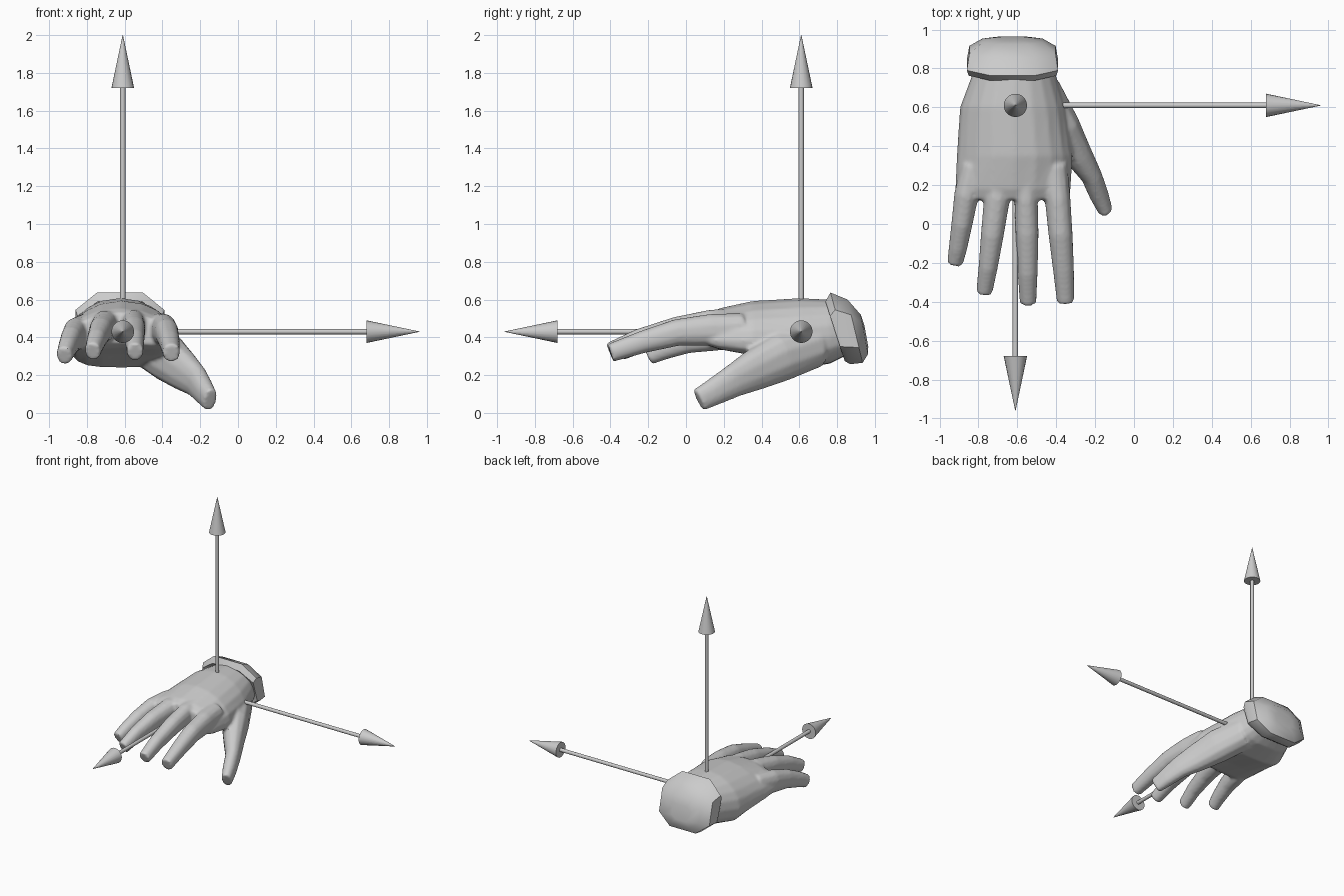
import bpy, bmesh, math
from mathutils import Vector

if "Cube" in bpy.data.objects:
    bpy.data.objects.remove(bpy.data.objects["Cube"])

UP = Vector((0, 0, 1))


def spow(v, p):
    return math.copysign(abs(v) ** p, v)


def loft(bm, rings):
    """Skin a list of vertex rings and cap both ends."""
    vr = [[bm.verts.new(p) for p in r] for r in rings]
    n = len(vr[0])
    faces = []
    for a, b in zip(vr, vr[1:]):
        for i in range(n):
            j = (i + 1) % n
            faces.append(bm.faces.new((a[i], a[j], b[j], b[i])))
    faces.append(bm.faces.new(vr[0][::-1]))
    faces.append(bm.faces.new(vr[-1]))
    bmesh.ops.recalc_face_normals(bm, faces=faces)


def ring(c, u, v, n=12, p=1.0, phase=0.5):
    out = []
    for i in range(n):
        t = 2 * math.pi * (i + phase) / n
        out.append(Vector(c) + u * spow(math.cos(t), p) + v * spow(math.sin(t), p))
    return out


def digit(bm, path):
    """Tapered finger along (x, y, z, half width, half height) points."""
    pts = [Vector(q[:3]) for q in path]
    rings = []
    for i, q in enumerate(path):
        t = (pts[min(i + 1, len(pts) - 1)] - pts[max(i - 1, 0)]).normalized()
        side = t.cross(UP).normalized()
        rings.append(ring(q[:3], side * q[3], side.cross(t) * q[4], 12, 0.88))
    loft(bm, rings)


def finish(bm, name, angle):
    me = bpy.data.meshes.new(name)
    bm.to_mesh(me)
    bm.free()
    ob = bpy.data.objects.new(name, me)
    bpy.context.collection.objects.link(ob)
    bpy.ops.object.select_all(action='DESELECT')
    ob.select_set(True)
    bpy.context.view_layer.objects.active = ob
    bpy.ops.object.shade_smooth_by_angle(angle=math.radians(angle))
    return ob


# Hand: arched palm plus five digits, fused into one skin
bm = bmesh.new()
palm = [  # y, left x, right x, top z, bottom z, edge drop
    (0.86, -0.80, -0.44, 0.57, 0.31, 0.02),
    (0.76, -0.835, -0.40, 0.60, 0.26, 0.03),
    (0.60, -0.895, -0.35, 0.608, 0.24, 0.05),
    (0.35, -0.912, -0.315, 0.592, 0.31, 0.07),
    (0.18, -0.92, -0.325, 0.555, 0.345, 0.065),
    (0.125, -0.91, -0.335, 0.53, 0.37, 0.065),
]
rings = []
for y, xl, xr, zt, zb, drop in palm:
    cx, a = (xl + xr) / 2, (xr - xl) / 2
    r = ring((cx, y, (zt + zb) / 2), Vector((a, 0, 0)), Vector((0, 0, (zt - zb) / 2)), 20, 0.85, 0)
    for p in r:
        p.z -= drop * ((p.x - cx) / a) ** 2
    rings.append(r)
loft(bm, rings)

fingers = [
    [(-0.82, 0.30, 0.43, .07, .09), (-0.862, 0.15, 0.415, .064, .088), (-0.885, 0.0, 0.385, .055, .072),
     (-0.905, -0.12, 0.34, .048, .06), (-0.92, -0.20, 0.302, .041, .05)],
    [(-0.69, 0.30, 0.47, .07, .08), (-0.705, 0.13, 0.46, .068, .082), (-0.728, -0.05, 0.435, .06, .07),
     (-0.75, -0.22, 0.385, .05, .06), (-0.77, -0.35, 0.325, .042, .05)],
    [(-0.56, 0.30, 0.48, .07, .08), (-0.555, 0.13, 0.467, .061, .08), (-0.55, -0.05, 0.44, .06, .07),
     (-0.547, -0.25, 0.385, .052, .06), (-0.545, -0.405, 0.322, .043, .05)],
    [(-0.42, 0.30, 0.45, .08, .08), (-0.393, 0.13, 0.44, .067, .085), (-0.378, -0.05, 0.425, .063, .072),
     (-0.363, -0.23, 0.375, .055, .06), (-0.352, -0.40, 0.318, .045, .05)],
    [(-0.48, 0.68, 0.36, .11, .12), (-0.375, 0.50, 0.295, .10, .13), (-0.29, 0.36, 0.225, .075, .11),
     (-0.22, 0.25, 0.168, .055, .088), (-0.18, 0.15, 0.112, .05, .073), (-0.147, 0.068, 0.068, .038, .062)],
]
for f in fingers:
    digit(bm, f)
hand = finish(bm, "hand", 60)
m = hand.modifiers.new("fuse", 'REMESH')
m.mode = 'VOXEL'
m.voxel_size = 0.011
m.use_smooth_shade = True
s = hand.modifiers.new("soften", 'SMOOTH')
s.factor = 0.5
s.iterations = 5

# Cuff: tilted eight-sided roll closed at the back
bm = bmesh.new()
cuff = [  # top y, top z, bottom y, bottom z, half width
    (0.755, 0.57, 0.85, 0.30, 0.19),
    (0.738, 0.59, 0.840, 0.275, 0.225),
    (0.765, 0.637, 0.868, 0.258, 0.235),
    (0.855, 0.60, 0.935, 0.265, 0.222),
    (0.925, 0.52, 0.963, 0.31, 0.155),
    (0.945, 0.46, 0.965, 0.35, 0.08),
]
rings = []
k = math.cos(math.pi / 8) ** 0.75
for yt, zt, yb, zb, a in cuff:
    rings.append(ring((-0.625, (yt + yb) / 2, (zt + zb) / 2), Vector((a / k, 0, 0)),
                      Vector((0, (yt - yb) / 2, (zt - zb) / 2)) / k, 8, 0.75))
loft(bm, rings)
finish(bm, "cuff", 40)

# Axis arrows: shaft with cone head, sharing one origin inside the wrist
origin = Vector((-0.61, 0.61, 0.43))
for name, d in (("arrow_side", (1, 0, 0)), ("arrow_front", (0, -1, 0)), ("arrow_up", (0, 0, 1))):
    d = Vector(d)
    u = d.orthogonal().normalized()
    v = d.cross(u)
    bm = bmesh.new()
    prof = [(0, .014), (1.29, .014), (1.29, .06), (1.57, .001)]
    loft(bm, [ring(origin + d * t, u * r, v * r, 20) for t, r in prof])
    finish(bm, name, 40)
